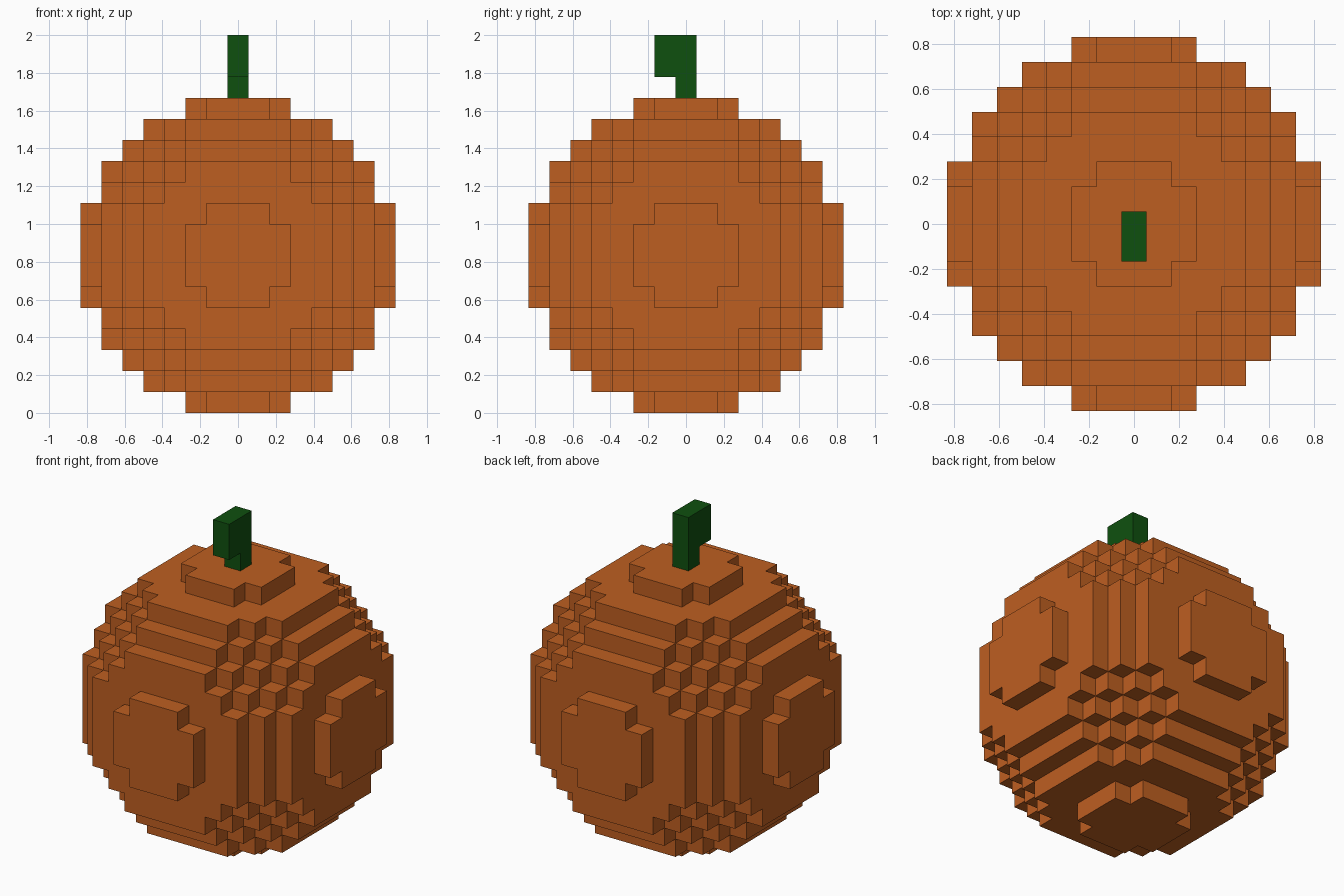
import bpy
import bmesh
from mathutils import Vector

cube = bpy.data.objects.get("Cube")
if cube:
    bpy.data.objects.remove(cube, do_unlink=True)

UNIT = 1 / 9      # edge of one block
RADIUS = 7        # blocks from the centre block to the outermost layer


def make_material(name, color):
    mat = bpy.data.materials.new(name)
    mat.use_nodes = True
    mat.diffuse_color = color
    mat.node_tree.nodes["Principled BSDF"].inputs["Base Color"].default_value = color
    return mat


def block_object(name, cells, mat):
    """Outer skin of a set of integer block cells; cell (0,0,0) rests on z = 0."""
    bm = bmesh.new()
    corners = {}

    def corner(p):
        key = tuple(round(c * 2) for c in p)
        if key not in corners:
            corners[key] = bm.verts.new((p + Vector((0, 0, 0.5))) * UNIT)
        return corners[key]

    for cell in cells:
        for axis in range(3):
            for sign in (-1, 1):
                n = Vector((0, 0, 0))
                n[axis] = sign
                if tuple(int(a + b) for a, b in zip(cell, n)) in cells:
                    continue
                u = Vector((0, 0, 0))
                u[(axis + 1) % 3] = 0.5
                v = n.cross(u)
                mid = Vector(cell) + n * 0.5
                bm.faces.new([corner(mid + s * u + t * v)
                              for s, t in ((-1, -1), (1, -1), (1, 1), (-1, 1))])
    mesh = bpy.data.meshes.new(name)
    bm.to_mesh(mesh)
    bm.free()
    mesh.materials.append(mat)
    obj = bpy.data.objects.new(name, mesh)
    bpy.context.collection.objects.link(obj)
    return obj


orange = make_material("pumpkin_orange", (0.515, 0.114, 0.0152, 1))
green = make_material("stem_green", (0.0048, 0.0802, 0.0048, 1))

# Round body: every block whose centre lies inside the sphere
span = range(-RADIUS, RADIUS + 1)
body = {(x, y, z + RADIUS) for x in span for y in span for z in span
        if x * x + y * y + z * z <= (RADIUS + 0.5) ** 2}
block_object("pumpkin_body", body, orange)

# Stem: upright post with its upper part hooked toward the front
stem = {(0, 0, 15), (0, 0, 16), (0, 0, 17), (0, -1, 16), (0, -1, 17)}
block_object("stem", stem, green)
